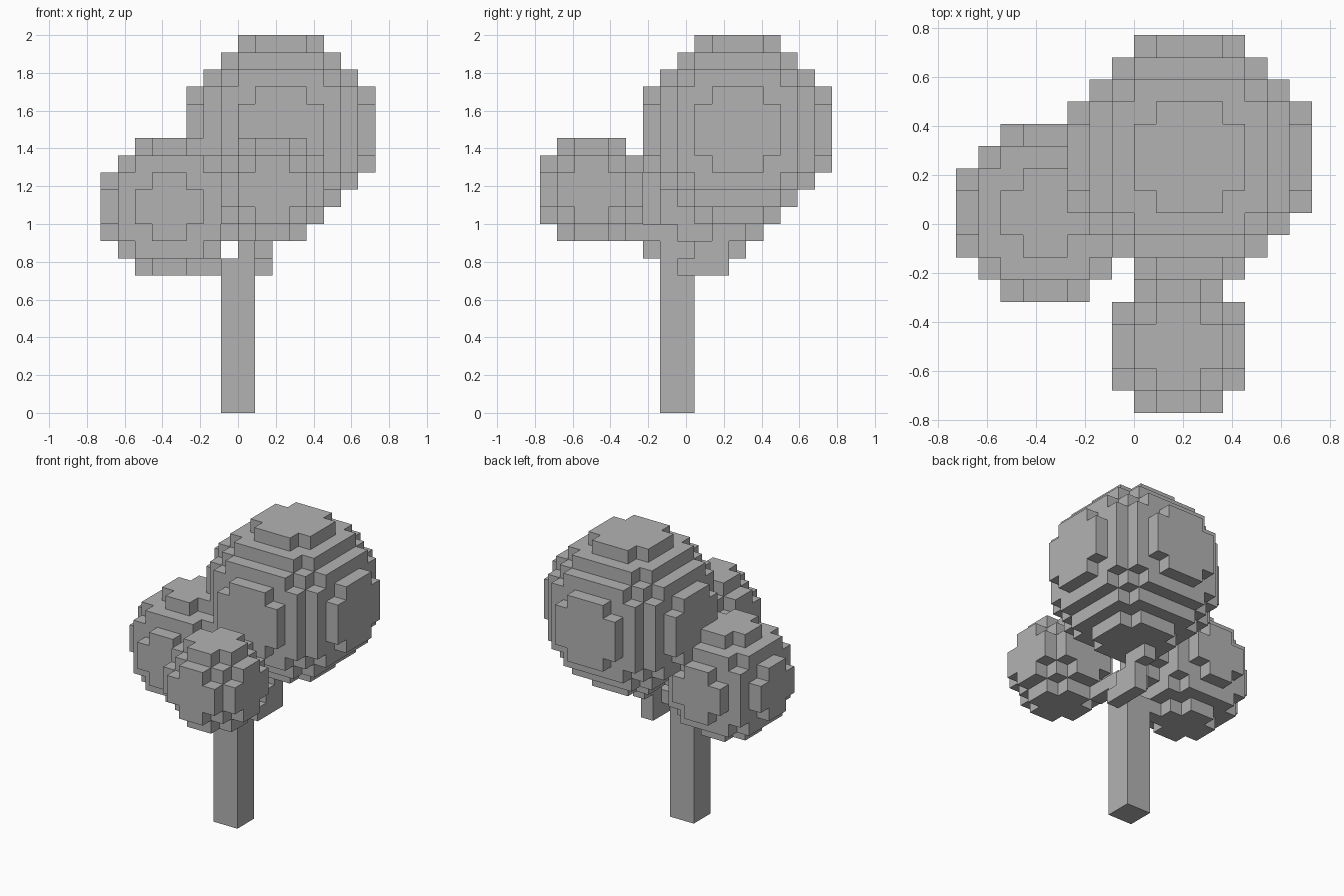
import bpy, bmesh
from mathutils import Vector
from itertools import product

cube = bpy.data.objects.get("Cube")
if cube:
    bpy.data.objects.remove(cube, do_unlink=True)

V = 1 / 11            # voxel size
Y_SHIFT = -0.5        # voxel grid offset in y

mat = bpy.data.materials.new("plain_grey")
mat.use_nodes = True
GREY = (0.45, 0.45, 0.45, 1)
mat.diffuse_color = GREY
mat.node_tree.nodes["Principled BSDF"].inputs["Base Color"].default_value = GREY


def box(x, y, z):
    """Cells in a box of index ranges."""
    return set(product(range(*x), range(*y), range(*z)))


def ball(centre, radius):
    """Cells whose middle lies inside a sphere."""
    c = Vector(centre)
    spans = [(int(k - radius) - 2, int(k + radius) + 2) for k in c]
    return {p for p in box(*spans)
            if (Vector(p) + Vector((0.5, 0.5, 0.5)) - c).length <= radius}


# Cells of each part
parts = {
    "trunk": box((-1, 1), (-1, 1), (0, 9)),
    "large_crown": ball((2.5, 3.5, 16.5), 5.5),
    "side_crown": ball((-4, 1, 12), 4),
    "front_crown": ball((2, -5, 13), 3),
    "rear_branch": (box((1, 2), (0, 3), (8, 9)) | box((1, 2), (1, 3), (9, 10))
                    | box((1, 2), (2, 4), (10, 11))),
    "front_branch": box((0, 1), (-1, 2), (9, 10)) | box((0, 1), (-3, 0), (10, 11)),
    "side_branch": box((-2, -1), (0, 1), (8, 9)),
}
solid = set().union(*parts.values())


def build(name, cells):
    """Mesh only the cell faces open to the air, then merge flat areas."""
    bm = bmesh.new()
    for cell in sorted(cells):
        mid = Vector(cell) + Vector((0.5, 0.5 + Y_SHIFT, 0.5))
        for axis, sign in product(range(3), (-1, 1)):
            n = [0, 0, 0]
            n[axis] = sign
            if tuple(a + b for a, b in zip(cell, n)) in solid:
                continue
            n = Vector(n)
            u = Vector((n.y, n.z, n.x))
            w = n.cross(u)
            quad = (u + w, w - u, -u - w, u - w)
            bm.faces.new([bm.verts.new((mid + (n + q) / 2) * V) for q in quad])
    bmesh.ops.remove_doubles(bm, verts=bm.verts, dist=V / 100)
    bmesh.ops.dissolve_limit(bm, angle_limit=0.01, verts=bm.verts, edges=bm.edges)
    mesh = bpy.data.meshes.new(name)
    bm.to_mesh(mesh)
    bm.free()
    mesh.materials.append(mat)
    bpy.context.collection.objects.link(bpy.data.objects.new(name, mesh))


claimed = set()
for name, cells in parts.items():
    build(name, cells - claimed)
    claimed |= cells
